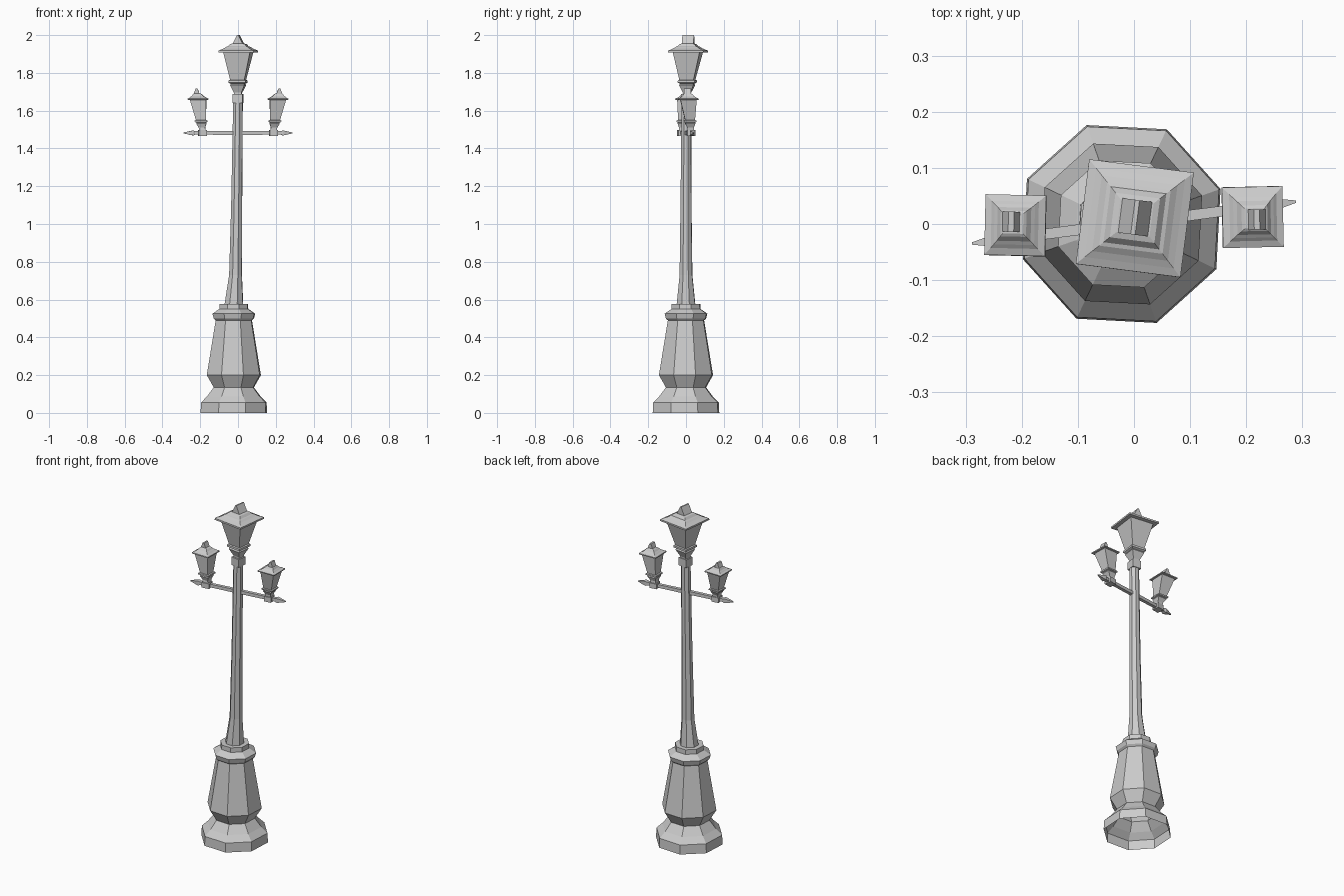
import bpy, bmesh
from math import cos, sin, radians, sqrt, atan2
from mathutils import Matrix

if "Cube" in bpy.data.objects:
    bpy.data.objects.remove(bpy.data.objects["Cube"])


def loft(name, rings, sides, turn, cap_bottom=True, matrix=None):
    """Stack polygon rings (z, radius, x, y) into a flat-faced solid."""
    bm = bmesh.new()
    loops = []
    for z, r, cx, cy in rings:
        loops.append([bm.verts.new((cx + r * cos(radians(turn + 360 * i / sides)),
                                    cy + r * sin(radians(turn + 360 * i / sides)), z))
                      for i in range(sides)])
    for a, b in zip(loops, loops[1:]):
        for i in range(sides):
            j = (i + 1) % sides
            bm.faces.new((a[i], a[j], b[j], b[i]))
    if cap_bottom:
        bm.faces.new(loops[0][::-1])
    bm.faces.new(loops[-1])
    if matrix:
        bm.transform(matrix)
    me = bpy.data.meshes.new(name)
    bm.to_mesh(me)
    bm.free()
    ob = bpy.data.objects.new(name, me)
    bpy.context.collection.objects.link(ob)
    return ob


def wedge(name, x, y, z0, z1, hx, hy, ridge, turn):
    """Roof knob: narrows to a ridge in x, keeps its depth in y."""
    bm = bmesh.new()
    bmesh.ops.create_cube(bm, size=2)
    for v in bm.verts:
        top = v.co.z > 0
        v.co.x *= ridge if top else hx
        v.co.y *= hy
        v.co.z = z1 if top else z0
    bm.transform(Matrix.Translation((x, y, 0)) @ Matrix.Rotation(radians(turn), 4, 'Z'))
    me = bpy.data.meshes.new(name)
    bm.to_mesh(me)
    bm.free()
    bpy.context.collection.objects.link(bpy.data.objects.new(name, me))


def lantern(name, profile, bottom, top, turn, knob):
    """Square lantern from (z, half width) points, leaning from bottom to top."""
    z0, z1 = profile[0][0], knob[1]
    rings = []
    for z, h in profile:
        t = (z - z0) / (z1 - z0)
        rings.append((z, h * sqrt(2), bottom[0] + t * (top[0] - bottom[0]),
                      bottom[1] + t * (top[1] - bottom[1])))
    loft(name, rings, 4, 45 + turn)
    wedge(name + "_knob", top[0], top[1], *knob, turn)


# Octagonal pedestal, open underneath
BX = -0.022
base = [(0, .187), (.055, .184), (.088, .15), (.135, .113), (.14, .135), (.2, .152),
        (.49, .102), (.5, .113), (.525, .12), (.547, .087), (.55, .081), (.577, .08)]
base[4:5] = []
loft("pedestal", [(z, r, BX, 0) for z, r in base], 8, 19.5, cap_bottom=False)

# Slightly leaning tapered pole and its square collar
loft("pole", [(.57, .053, BX, 0), (.73, .036, -.013, 0), (1.1, .031, -.007, 0),
              (1.65, .027, 0, .002)], 8, 19.5)
loft("pole_collar", [(1.64, .038, 0, .003), (1.687, .038, 0, .003)], 4, 38)

# Large top lantern
big = [(1.68, .02), (1.695, .02), (1.735, .038), (1.742, .034), (1.748, .045), (1.76, .045),
       (1.763, .038), (1.907, .071), (1.908, .094), (1.918, .094), (1.924, .08),
       (1.93, .068), (1.938, .057), (1.94, .05), (1.952, .04), (1.955, .03)]
lantern("top_lantern", big, (0, .005), (.002, .012), -7.3, (1.95, 2.0, .029, .031, .004))

# Cross arm with pointed tips
turn = atan2(.075, .58)
arm = [(.291, .003), (.25, .016), (.238, .018), (.23, .013)]
rings = [(-a, r, 0, 0) for a, r in arm] + [(0, .014, 0, 0)] + [(a, r, 0, 0) for a, r in arm[::-1]]
place = (Matrix.Translation((0, .0025, 1.482)) @ Matrix.Rotation(turn, 4, 'Z')
         @ Matrix.Rotation(radians(90), 4, 'Y'))
loft("cross_arm", rings, 4, 45, matrix=place)

# Two small lanterns on arm sockets, leaning outwards
small = [(1.49, .017), (1.51, .017), (1.532, .027), (1.537, .025), (1.54, .033), (1.548, .033),
         (1.55, .026), (1.657, .043), (1.658, .054), (1.664, .054), (1.669, .042),
         (1.674, .036), (1.678, .03), (1.687, .023), (1.69, .018)]
for side, s in (("left", -1), ("right", 1)):
    foot = (s * .188, .002 + s * .024)
    loft(side + "_arm_socket", [(1.467, .031, *foot), (1.497, .031, *foot)], 4, 45 + 7.4)
    lantern(side + "_lantern", small, foot, (s * .219, .006 + s * .002), s * 1.3,
            (1.685, 1.717, .017, .018, .005))
